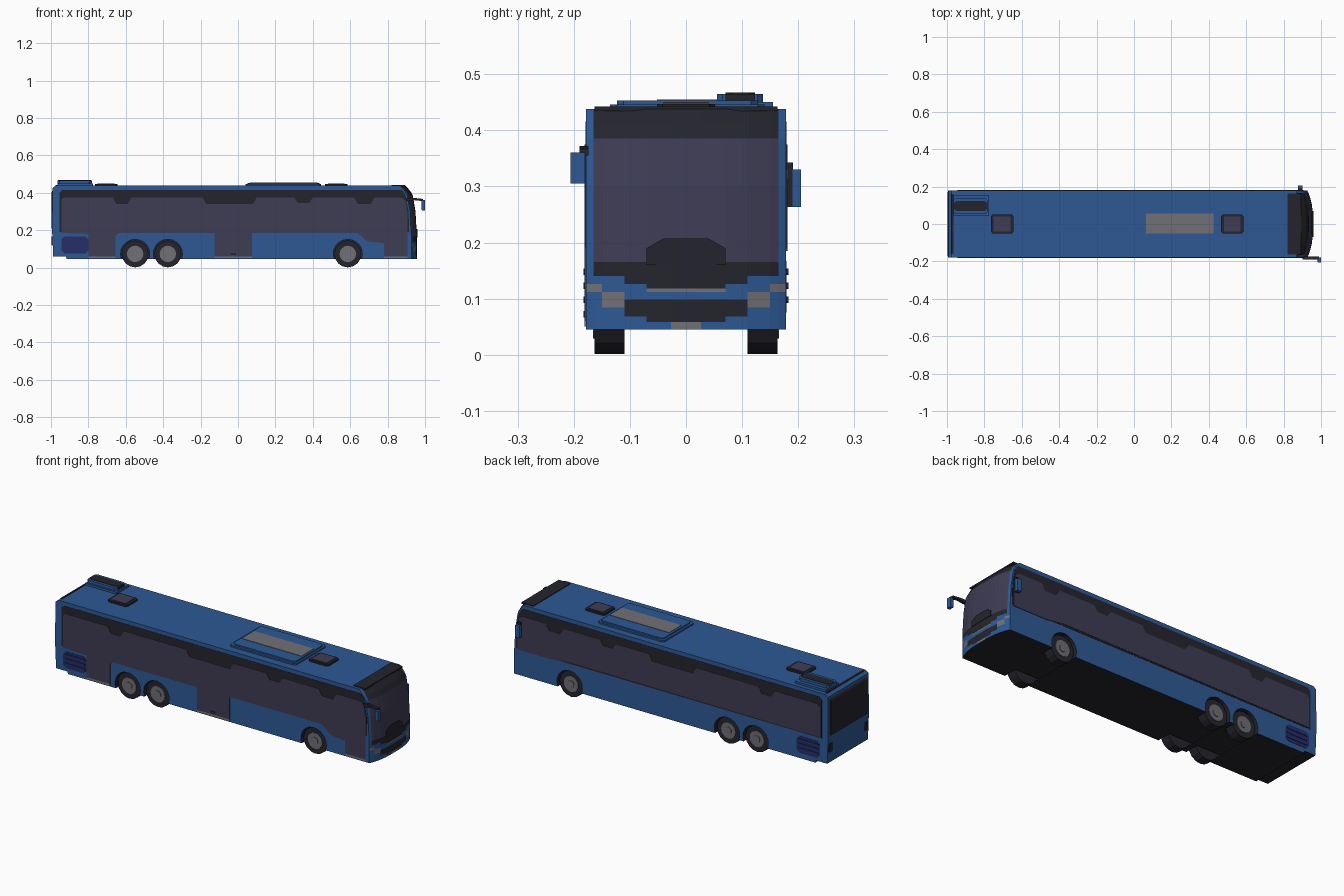
import bpy, bmesh, math

cube = bpy.data.objects.get("Cube")
if cube:
    bpy.data.objects.remove(cube, do_unlink=True)


def make_material(name, rgb):
    lin = [(c / 255 / 12.92) if c < 11 else ((c / 255 + 0.055) / 1.055) ** 2.4 for c in rgb]
    m = bpy.data.materials.new(name)
    m.use_nodes = True
    m.diffuse_color = (*lin, 1)
    m.node_tree.nodes["Principled BSDF"].inputs["Base Color"].default_value = (*lin, 1)
    return m


BLUE = make_material("body blue", (45, 89, 149))
BLACK = make_material("trim black", (36, 36, 45))
GLASS = make_material("tinted glass", (62, 60, 84))
GREY = make_material("light grey", (112, 112, 118))
NAVY = make_material("vent navy", (37, 46, 104))


def finish(name, bm, mats):
    bmesh.ops.recalc_face_normals(bm, faces=bm.faces[:])
    me = bpy.data.meshes.new(name)
    bm.to_mesh(me)
    bm.free()
    for m in mats:
        me.materials.append(m)
    ob = bpy.data.objects.new(name, me)
    bpy.context.collection.objects.link(ob)
    return ob


def prism(name, pts, lo, hi, axis, mat):
    """Extrude a 2D outline from lo to hi along an axis."""
    def place(a, b, t):
        return {"x": (t, a, b), "y": (a, t, b), "z": (a, b, t)}[axis]
    bm = bmesh.new()
    ends = [[bm.verts.new(place(a, b, t)) for a, b in pts] for t in (lo, hi)]
    bm.faces.new(ends[0])
    bm.faces.new(ends[1])
    n = len(pts)
    for i in range(n):
        j = (i + 1) % n
        bm.faces.new((ends[0][i], ends[0][j], ends[1][j], ends[1][i]))
    return finish(name, bm, [mat])


def box(name, x, y, z, mat):
    return prism(name, [(x[0], y[0]), (x[1], y[0]), (x[1], y[1]), (x[0], y[1])], z[0], z[1], "z", mat)


def cut_rect(x0, x1, y0, y1, c):
    return [(x0 + c, y0), (x1 - c, y0), (x1, y0 + c), (x1, y1 - c),
            (x1 - c, y1), (x0 + c, y1), (x0, y1 - c), (x0, y0 + c)]


def disc(name, x, z, r, lo, hi, mat):
    pts = [(x + r * math.cos(i * math.tau / 16), z + r * math.sin(i * math.tau / 16)) for i in range(16)]
    return prism(name, pts, lo, hi, "y", mat)


HALF = 0.178
FLOOR, ROOF = 0.045, 0.438
WHEELS = (-0.55, -0.375, 0.587)
WZ, WR, ARCH = 0.073, 0.072, 0.078

# Main body: side profile with wheel arches, extruded across the width
profile = [(-0.988, 0.058), (-0.92, 0.058), (-0.915, FLOOR)]
a0 = math.asin((FLOOR - WZ) / ARCH)
for cx in WHEELS:
    for i in range(13):
        a = (math.pi - a0) + (2 * a0 - math.pi) * i / 12
        profile.append((cx + ARCH * math.cos(a), WZ + ARCH * math.sin(a)))
profile += [(0.85, FLOOR), (0.85, ROOF), (-0.975, ROOF), (-0.992, 0.425), (-0.994, 0.2)]
body = prism("body_shell", profile, -HALF, HALF, "y", BLUE)
body.data.materials.append(BLACK)
for p in body.data.polygons:
    under = p.normal.z < -0.2
    arch = abs(p.normal.y) < 0.5 and p.center.z < 0.16 and -0.9 < p.center.x < 0.8
    if under or arch:
        p.material_index = 1
for i, (a, b) in enumerate(((-0.64, -0.29), (0.5, 0.68))):
    box(f"underfloor_{i + 1}", (a, b), (-0.1, 0.1), (0.047, 0.16), BLACK)

# Curved nose: a grid of faces coloured by height and distance from the centre
half_cols = [0.027, 0.07, 0.11, 0.15, 0.165, HALF]
cols = [-c for c in reversed(half_cols)] + half_cols
rows = [FLOOR, 0.058, 0.068, 0.084, 0.098, 0.112, 0.118, 0.126, 0.14, 0.165, 0.3, 0.385, 0.41, ROOF]
lean = {0.3: 0.008, 0.385: 0.022, 0.41: 0.036, ROOF: 0.062}


def nose_x(y, z):
    return 0.957 - 0.03 * (abs(y) / HALF) ** 3 - lean.get(z, 0)


def nose_colour(y, z):
    y = abs(y)
    if z < 0.058:
        return 3 if y < 0.027 else 0
    if z < 0.098:
        if 0.11 < y < 0.15 and z > 0.084:
            return 3
        return 1 if y < (0.07 if z < 0.068 else 0.11) else 0
    if z < 0.112:
        return 3 if 0.11 < y < 0.15 else 0
    if z < 0.126:
        return 3 if y > 0.15 or (y < 0.07 and z < 0.118) else (1 if z > 0.118 and y < 0.07 else 0)
    if y > 0.165:
        return 0
    if z < 0.165:
        return 1 if (z > 0.14 or y < 0.11) else 0
    return 2 if z < 0.385 else 1


bm = bmesh.new()
grid = []
for z in rows:
    line = [(0.85, -HALF)] + [(nose_x(y, z), y) for y in cols] + [(0.85, HALF)]
    grid.append([bm.verts.new((x, y, z)) for x, y in line])
for r0, r1 in zip(grid, grid[1:]):
    for i in range(len(r0) - 1):
        f = bm.faces.new((r0[i], r0[i + 1], r1[i + 1], r1[i]))
        c = f.calc_center_median()
        side = i in (0, len(r0) - 2)
        f.material_index = 0 if side else nose_colour(c.y, c.z)
bm.faces.new(grid[0]).material_index = 1
bm.faces.new(grid[-1])
finish("nose", bm, [BLUE, BLACK, GLASS, GREY])
prism("wiper_cowl", [(-0.07, 0.16), (0.07, 0.16), (0.07, 0.19), (0.04, 0.207), (-0.04, 0.207), (-0.07, 0.19)],
      0.953, 0.9585, "x", BLACK)
box("roof_front_trim", (0.82, 0.893), (-0.163, 0.163), (0.434, 0.442), BLACK)

# Side glazing: black surround with glass over it, doors on the -y side only
top_edge = [(0.895, 0.36), (0.87, 0.375), (0.73, 0.375), (0.71, 0.34), (0.64, 0.34), (0.62, 0.375), (0.40, 0.375),
            (0.38, 0.345), (0.32, 0.345), (0.30, 0.375), (0.10, 0.375), (0.08, 0.34), (-0.17, 0.34),
            (-0.19, 0.375), (-0.57, 0.375), (-0.59, 0.34), (-0.65, 0.34), (-0.67, 0.375), (-0.93, 0.375),
            (-0.945, 0.36)]
door_edge = [(-0.945, 0.185), (-0.80, 0.18), (-0.80, 0.06), (-0.655, 0.06), (-0.655, 0.17), (-0.64, 0.185),
             (-0.125, 0.185), (-0.125, 0.06), (0.075, 0.06), (0.075, 0.185), (0.64, 0.185),
             (0.69, 0.14), (0.78, 0.13), (0.78, 0.06), (0.905, 0.06), (0.905, 0.3)]
plain_edge = [(-0.945, 0.195), (0.6, 0.2), (0.7, 0.185), (0.905, 0.185), (0.905, 0.3)]
surround = [(-0.955, 0.19), (0.60, 0.19), (0.915, 0.19), (0.912, 0.30), (0.897, 0.385), (0.877, 0.416),
            (-0.94, 0.416), (-0.955, 0.40)]
for s, side, edge in ((-1, "right", door_edge), (1, "left", plain_edge)):
    prism(f"{side}_window_surround", surround, s * 0.174, s * 0.1795, "y", BLACK)
    prism(f"{side}_glass", edge + top_edge, s * 0.175, s * 0.181, "y", GLASS)
    # Engine vent with slats
    prism(f"{side}_vent", cut_rect(-0.945, -0.80, 0.075, 0.167, 0.018), s * 0.174, s * 0.1795, "y", NAVY)
    for k in range(3):
        z = 0.092 + 0.025 * k
        prism(f"{side}_vent_slat_{k + 1}", cut_rect(-0.935, -0.81, z, z + 0.012, 0.003),
              s * 0.175, s * 0.183, "y", NAVY)
    # Tail lights
    box(f"{side}_tail_light", (-0.998, -0.98), sorted((s * 0.145, s * 0.17)), (0.12, 0.165), BLACK)
    # Wheels
    for i, x in enumerate(WHEELS):
        disc(f"{side}_tyre_{i + 1}", x, WZ, WR, s * 0.11, s * 0.163, BLACK)
        disc(f"{side}_rim_{i + 1}", x, WZ, 0.044, s * 0.15, s * 0.166, GREY)
        disc(f"{side}_hub_{i + 1}", x, WZ, 0.02, s * 0.15, s * 0.17, GREY)

# Door sills and handle
for i, (a, b) in enumerate(((-0.80, -0.655), (-0.125, 0.075), (0.78, 0.905))):
    box(f"door_sill_{i + 1}", (a, b), (-0.181, -0.17), (0.05, 0.06), GREY)
box("door_handle", (-0.04, -0.01), (-0.183, -0.17), (0.066, 0.078), BLACK)

# Rear window wrapping over the roof edge
prism("rear_window", [(-0.985, 0.21), (-0.998, 0.21), (-0.998, 0.40), (-0.975, 0.441), (-0.965, 0.441)],
      -0.16, 0.16, "y", BLACK)

# Roof: air conditioner, hatches and rear unit
prism("roof_unit_base", cut_rect(0.04, 0.445, -0.135, 0.14, 0.012), 0.43, 0.446, "z", BLUE)
prism("roof_unit", cut_rect(0.052, 0.435, -0.123, 0.128, 0.012), 0.44, 0.453, "z", BLUE)
box("roof_unit_panel", (0.065, 0.425), (-0.052, 0.055), (0.45, 0.455), GREY)
for i, x in enumerate((-0.705, 0.525)):
    prism(f"hatch_frame_{i + 1}", cut_rect(x - 0.06, x + 0.06, -0.052, 0.052, 0.01), 0.43, 0.447, "z", BLACK)
    box(f"hatch_glass_{i + 1}", (x - 0.045, x + 0.045), (-0.04, 0.04), (0.44, 0.45), GLASS)
box("rear_unit_base", (-0.965, -0.775), (0.045, 0.155), (0.43, 0.45), BLUE)
prism("rear_unit", cut_rect(-0.965, -0.783, 0.055, 0.137, 0.01), 0.44, 0.465, "z", BLUE)
prism("rear_unit_grille", cut_rect(-0.963, -0.785, 0.07, 0.123, 0.012), 0.45, 0.467, "z", BLACK)
box("rear_unit_outlet", (-0.79, -0.78), (0.07, 0.123), (0.452, 0.465), BLACK)

# Mirrors: long hanging arm on the door side, compact one on the other
prism("right_mirror_arm", [(0.90, 0.355), (0.92, 0.355), (0.945, 0.36), (0.99, 0.355), (0.99, 0.367),
                           (0.945, 0.372), (0.90, 0.372)], -0.19, -0.174, "y", BLACK)
box("right_mirror", (0.983, 1.0), (-0.206, -0.18), (0.305, 0.36), BLUE)
box("right_mirror_back", (0.981, 0.985), (-0.204, -0.18), (0.308, 0.357), BLACK)
box("left_mirror_arm", (0.878, 0.9), (0.174, 0.191), (0.263, 0.343), BLACK)
box("left_mirror", (0.876, 0.902), (0.19, 0.205), (0.263, 0.33), BLUE)
